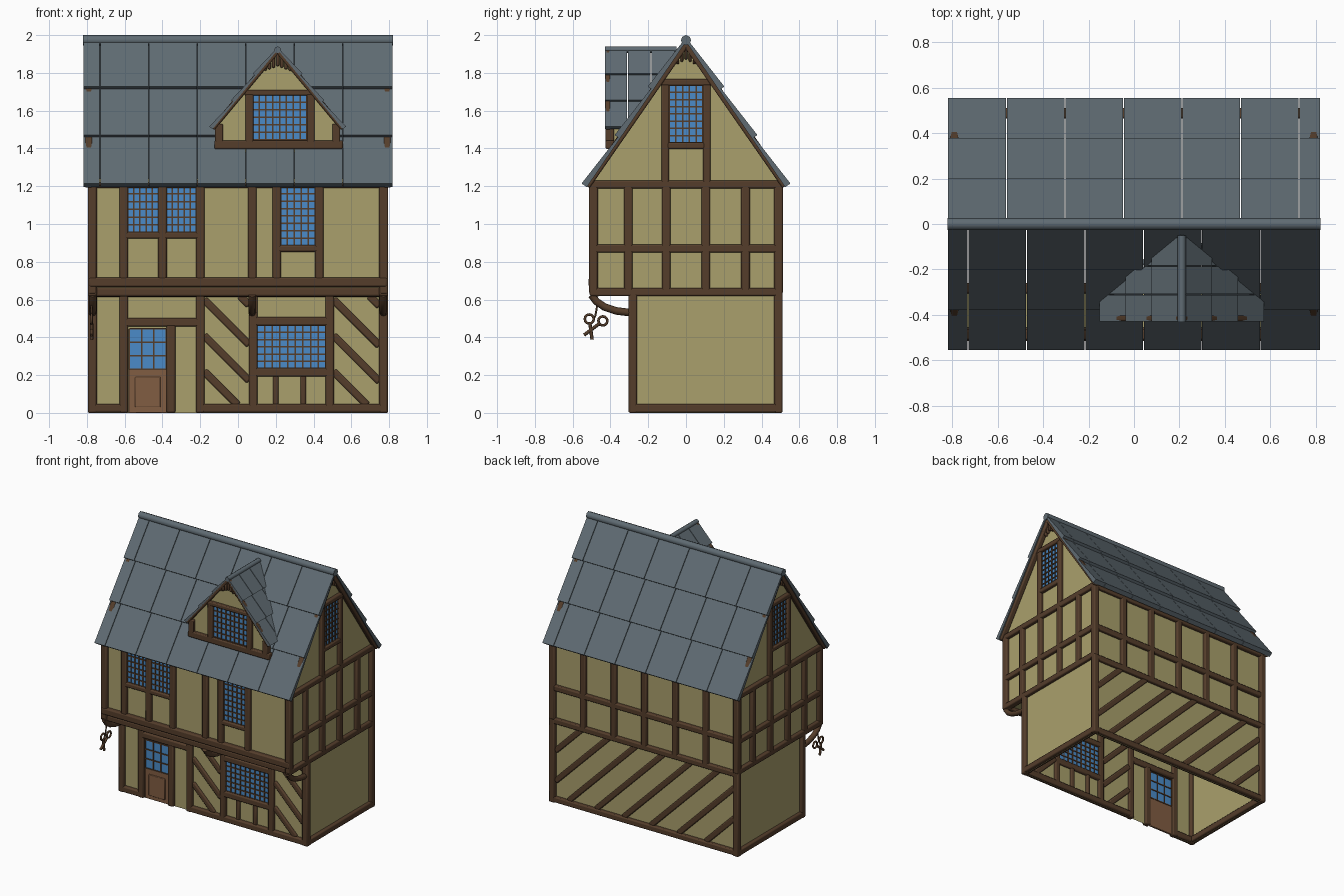
import bpy, bmesh, math
from mathutils import Vector as V

if "Cube" in bpy.data.objects:
    bpy.data.objects.remove(bpy.data.objects["Cube"])


def mat(name, c):
    m = bpy.data.materials.new(name)
    m.diffuse_color = (*c, 1)
    m.use_nodes = True
    m.node_tree.nodes["Principled BSDF"].inputs["Base Color"].default_value = m.diffuse_color
    return m


WOOD = mat("timber", (0.09, 0.047, 0.024))
PLASTER = mat("plaster", (0.40, 0.35, 0.15))
SLATE = mat("slate", (0.115, 0.147, 0.17))
GLASS = mat("glass", (0.07, 0.26, 0.58))
DOOR = mat("door_wood", (0.22, 0.11, 0.055))


def finish(bm, name, m, bevel=0.0):
    bmesh.ops.recalc_face_normals(bm, faces=bm.faces)
    me = bpy.data.meshes.new(name)
    bm.to_mesh(me)
    bm.free()
    o = bpy.data.objects.new(name, me)
    bpy.context.collection.objects.link(o)
    me.materials.append(m)
    if bevel:
        b = o.modifiers.new("bevel", 'BEVEL')
        b.width, b.segments = bevel, 2
        bpy.ops.object.select_all(action='DESELECT')
        o.select_set(True)
        bpy.context.view_layer.objects.active = o
        bpy.ops.object.shade_smooth_by_angle(angle=math.radians(50))
    return o


def hexa(bm, p):
    """Solid from four bottom points followed by four top points."""
    v = [bm.verts.new(q) for q in p]
    for f in ((0, 1, 2, 3), (4, 5, 6, 7), (0, 1, 5, 4), (1, 2, 6, 5), (2, 3, 7, 6), (3, 0, 4, 7)):
        bm.faces.new([v[i] for i in f])


def bar(bm, F, u0, v0, u1, v1, w, n0=-0.02, n1=0.025):
    """Beam between two points of a wall face F(u, v, n)."""
    L = math.hypot(u1 - u0, v1 - v0)
    a, b = -(v1 - v0) / L * w / 2, (u1 - u0) / L * w / 2
    c = ((u0 + a, v0 + b), (u1 + a, v1 + b), (u1 - a, v1 - b), (u0 - a, v0 - b))
    hexa(bm, [F(u, v, n) for n in (n0, n1) for u, v in c])


def tube(name, pts, r, m, cyclic=False):
    c = bpy.data.curves.new(name, 'CURVE')
    c.dimensions, c.bevel_depth, c.bevel_resolution = '3D', r, 2
    c.use_fill_caps = True
    s = c.splines.new('POLY')
    s.points.add(len(pts) - 1)
    for p, q in zip(s.points, pts):
        p.co = (*q, 1)
    s.use_cyclic_u = cyclic
    o = bpy.data.objects.new(name, c)
    bpy.context.collection.objects.link(o)
    c.materials.append(m)


# wall faces: u runs along the wall, v is height, n points outwards
LOW = lambda u, v, n: (u, -0.28 - n, v)
UP = lambda u, v, n: (u, -0.485 - n, v)
BACK = lambda u, v, n: (u, 0.485 + n, v)
RIGHT = lambda u, v, n: (0.77 + n, u, v)
LEFT = lambda u, v, n: (-0.77 - n, u, v)
DORM = lambda u, v, n: (u + 0.21, -0.40 - n, v)

# plaster shell, open underneath, with jettied upper floor
bm = bmesh.new()
prof = [(0.485, 0), (0.485, 1.24), (0, 1.95), (-0.485, 1.24), (-0.485, 0.64), (-0.28, 0.64), (-0.28, 0)]
ends = [[bm.verts.new((x, y, z)) for y, z in prof] for x in (-0.77, 0.77)]
for e in ends:
    bm.faces.new(e)
for i in (0, 3, 4, 5):
    bm.faces.new((ends[0][i], ends[0][i + 1], ends[1][i + 1], ends[1][i]))
finish(bm, "plaster_walls", PLASTER)

# ground floor front timbers
bm = bmesh.new()
for u, z0, z1 in ((-0.77, 0, .64), (-0.605, 0, .64), (-0.2, 0, .64), (-0.355, 0, .47), (0.08, .03, .64),
                  (0.485, .03, .64), (0.77, 0, .64)):
    bar(bm, LOW, u, z0, u, z1, 0.046)
for u0, u1, z in ((-0.79, -0.6, .025), (-0.2, 0.79, .025), (-0.6, -0.2, .48), (0.08, 0.49, .485),
                  (0.08, 0.49, .215), (-0.79, 0.79, .635)):
    bar(bm, LOW, u0, z, u1, z, 0.045)
for u in (0.2, 0.345):
    bar(bm, LOW, u, .04, u, .2, 0.03, n1=0.015)
for a, b in ((-0.18, 0.06), (0.505, 0.75)):
    for z in (0.81, 0.6, 0.41, 0.22):
        t0, t1 = max(0, z - 0.62), min(b - a, z - 0.04)
        bar(bm, LOW, a + t0, z - t0, a + t1, z - t1, 0.04, n1=0.015)
finish(bm, "ground_front_timbers", WOOD, 0.009)

# upper floor front timbers
bm = bmesh.new()
for u, z0 in ((-0.77, .62), (-0.605, .7), (-0.4, .7), (-0.2, .7), (0.075, .7), (0.205, .7), (0.43, .7), (0.77, .62)):
    bar(bm, UP, u, z0, u, 1.23, 0.046)
bar(bm, UP, -0.79, .692, 0.79, .692, 0.05, n1=0.03)
bar(bm, UP, -0.79, .64, 0.79, .64, 0.045, n0=-0.03, n1=0.015)
bar(bm, UP, -0.79, 1.205, 0.79, 1.205, 0.03)
bar(bm, UP, -0.6, .94, -0.2, .94, 0.035)
bar(bm, UP, 0.2, .87, 0.43, .87, 0.035)
finish(bm, "upper_front_timbers", WOOD, 0.009)

# side timbers with gable frames
for F, name in ((RIGHT, "right"), (LEFT, "left")):
    bm = bmesh.new()
    for u in (-0.49, -0.305, -0.105, 0.105, 0.315, 0.49):
        bar(bm, F, u, .63, u, 1.21, 0.045)
    for z in (.64, .87, 1.21):
        bar(bm, F, -0.51, z, 0.51, z, 0.042)
    bar(bm, F, -0.3, .025, 0.51, .025, 0.045)
    for u in (-0.28, 0.49):
        bar(bm, F, u, 0, u, .64, 0.042)
    for s in (-1, 1):
        bar(bm, F, s * 0.11, 1.21, s * 0.11, 1.74, 0.042)
        bar(bm, F, s * 0.525, 1.2, 0, 1.955, 0.035, n0=0, n1=0.04)
    bar(bm, F, -0.14, 1.75, 0.14, 1.75, 0.035)
    bar(bm, F, -0.1, 1.415, 0.1, 1.415, 0.035)
    for i in range(-2, 3):
        bar(bm, F, i * .022, 1.87 - abs(i) * .012, i * .022, 1.94 - abs(i) * .03, 0.016)
    finish(bm, name + "_side_timbers", WOOD, 0.008)

# back timbers
bm = bmesh.new()
for i in range(7):
    u = -0.77 + i * 1.54 / 6
    bar(bm, BACK, u, 0 if i in (0, 6) else .62, u, 1.23, 0.045)
for z in (.025, .62, .87, 1.205):
    bar(bm, BACK, -0.79, z, 0.79, z, 0.042)
for i in range(9):
    a = -1.08 + i * 0.23
    t0, t1 = max(0, -0.75 - a), min(0.57, 0.75 - a)
    if t1 - t0 > 0.05:
        bar(bm, BACK, a + t0, .61 - t0, a + t1, .61 - t1, 0.04, n1=0.015)
finish(bm, "back_timbers", WOOD, 0.008)

# leaded windows, visible from inside and outside
glass, lead = bmesh.new(), bmesh.new()
for F, u0, u1, z0, z1, nx, nz in (
        (UP, -.585, -.42, .955, 1.2, 5, 6), (UP, -.38, -.22, .955, 1.2, 5, 6), (UP, .225, .41, .885, 1.2, 5, 8),
        (LOW, .1, .465, .235, .465, 9, 6), (LOW, -.575, -.38, .23, .445, 3, 3), (DORM, -.135, .155, 1.445, 1.685, 8, 6),
        (RIGHT, -.09, .09, 1.43, 1.735, 5, 8), (LEFT, -.09, .09, 1.43, 1.735, 5, 8)):
    m = (z0 + z1) / 2
    bar(glass, F, u0, m, u1, m, z1 - z0, -0.008, 0.006)
    for i in range(nx + 1):
        u = u0 + (u1 - u0) * i / nx
        bar(lead, F, u, z0, u, z1, 0.008, -0.013, 0.012)
    for i in range(nz + 1):
        z = z0 + (z1 - z0) * i / nz
        bar(lead, F, u0, z, u1, z, 0.008, -0.013, 0.012)
finish(glass, "window_panes", GLASS)
finish(lead, "window_lattice", WOOD)

# door
bm = bmesh.new()
bar(bm, LOW, -.58, .115, -.377, .115, .23, -0.01, 0.006)
bar(bm, LOW, -.545, .11, -.41, .11, .16, 0, 0.014)
finish(bm, "door", DOOR, 0.004)


def tiles(bm, base, along, up, s0, s1, length, rows, seam, width, thick):
    """Overlapping slates on a slope; each row's lower edge is lifted."""
    n = along.cross(up)
    n *= 1 if n.z > 0 else -1
    cuts = [s0] + [seam + width * i for i in range(-8, 12) if s0 + .02 < seam + width * i < s1 - .02] + [s1]
    for r in range(rows):
        t0, t1 = length * r / rows, length * (r + 1) / rows
        for a, b in zip(cuts, cuts[1:]):
            q = ((a + .002, t0), (b - .002, t0), (b - .002, t1), (a + .002, t1))
            P = lambda s, t, h: base + along * s + up * t + n * h
            hexa(bm, [P(s, t, 0) for s, t in q] + [P(s, t, thick if t == t0 else thick * .4) for s, t in q])


# main roof
bm = bmesh.new()
for s in (-1, 1):
    d = V((0, -s * 0.525, 0.77))
    tiles(bm, V((0, s * 0.525, 1.195)), V((1, 0, 0)), d.normalized(), -0.82, 0.82, d.length, 3,
          -0.73 if s < 0 else -0.56, 0.257, 0.034)
finish(bm, "main_roof_slates", SLATE)
tube("main_ridge", [(-0.82, 0, 1.973), (0.82, 0, 1.973)], 0.027, SLATE)


# dormer, clipped where it meets the main roof
def clip(bm):
    bmesh.ops.bisect_plane(bm, geom=bm.verts[:] + bm.edges[:] + bm.faces[:], plane_co=(0, -0.525, 1.195),
                           plane_no=(0, -0.826, 0.563), clear_inner=True)


bm = bmesh.new()
dp = [(-0.32, 1.36), (0.32, 1.36), (0.32, 1.53), (0, 1.91), (-0.32, 1.53)]
f, b = [[bm.verts.new((u + 0.21, y, z)) for u, z in dp] for y in (-0.40, -0.02)]
bm.faces.new(f)
for i in (1, 4):
    j = (i + 1) % 5
    bm.faces.new((f[i], f[j], b[j], b[i]))
clip(bm)
finish(bm, "dormer_walls", PLASTER)

bm = bmesh.new()
for s in (-1, 1):
    d = V((-s * 0.345, 0, 0.42))
    tiles(bm, V((0.21 + s * 0.345, 0, 1.502)), V((0, 1, 0)), d.normalized(), -0.43, -0.03, d.length, 3,
          -0.31, 0.125, 0.022)
clip(bm)
finish(bm, "dormer_slates", SLATE)
tube("dormer_ridge", [(0.21, -0.43, 1.922), (0.21, -0.05, 1.922)], 0.018, SLATE)

bm = bmesh.new()
bar(bm, DORM, -0.335, 1.42, 0.345, 1.42, 0.046)
bar(bm, DORM, -0.175, 1.695, 0.195, 1.695, 0.03)
for u, z in ((-0.31, 1.53), (0.31, 1.53), (-0.15, 1.69), (0.175, 1.69)):
    bar(bm, DORM, u, 1.42, u, z, 0.042)
for s in (-1, 1):
    bar(bm, DORM, s * 0.345, 1.505, 0, 1.918, 0.026, 0, 0.028)
for i in range(-3, 4):
    bar(bm, DORM, i * .022, 1.835 - abs(i) * .008, i * .022, 1.905 - abs(i) * .024, 0.017)
finish(bm, "dormer_timbers", WOOD, 0.007)

# curved jetty brackets
for x in (-0.77, 0.075, 0.77):
    tube("jetty_bracket", [(x, -0.5, .625), (x, -0.475, .59), (x, -0.43, .56), (x, -0.37, .54), (x, -0.29, .53)],
         0.02, WOOD)

# hanging scissors sign
X = -0.775
tube("sign_hanger", [(X, -0.468, .585), (X, -0.475, .54), (X, -0.482, .505)], 0.005, WOOD)
for cy, cz, ty, tz in ((-0.512, .497, -0.497, .388), (-0.44, .487, -0.54, .412)):
    ring = [(X, cy + .024 * math.cos(i * math.pi / 6), cz + .024 * math.sin(i * math.pi / 6)) for i in range(12)]
    tube("scissor_handle", ring, 0.007, WOOD, True)
    k = V((ty - cy, tz - cz)).normalized() * .024
    tube("scissor_blade", [(X, cy + k.x, cz + k.y), (X, ty, tz)], 0.009, WOOD)
